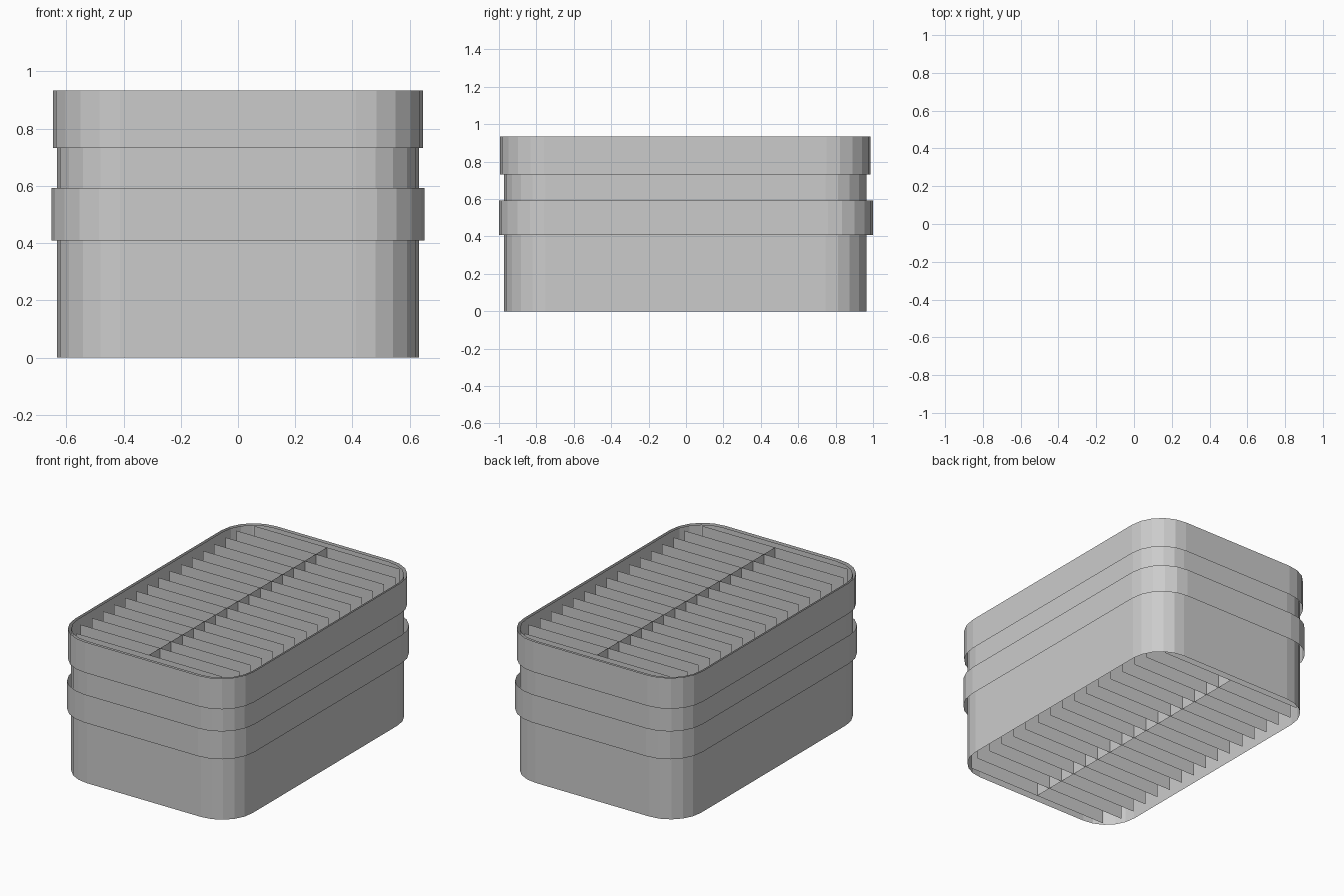
import bpy, math

if "Cube" in bpy.data.objects:
    bpy.data.objects.remove(bpy.data.objects["Cube"])

R, SEG = 0.22, 5      # corner radius of the wall and facets per corner


def make(name, verts, faces):
    mesh = bpy.data.meshes.new(name)
    mesh.from_pydata(verts, [], faces)
    mesh.update()
    obj = bpy.data.objects.new(name, mesh)
    bpy.context.collection.objects.link(obj)
    return obj


def outline(hx, hy, r):
    pts = []
    for k, (sx, sy) in enumerate([(1, 1), (-1, 1), (-1, -1), (1, -1)]):
        for i in range(SEG + 1):
            a = math.pi / 2 * (k + i / SEG)
            pts.append((sx * (hx - r) + r * math.cos(a),
                        sy * (hy - r) + r * math.sin(a)))
    return pts


def shell(name, hx, hy, r, z0, z1, cy=0.0):
    """Open-ended rounded rectangular sleeve."""
    p = outline(hx, hy, r)
    n = len(p)
    verts = [(x, y + cy, z) for z in (z0, z1) for x, y in p]
    faces = [(i, (i + 1) % n, n + (i + 1) % n, n + i) for i in range(n)]
    return make(name, verts, faces)


# Outer sleeve and its two raised bands
shell("basket_wall", 0.632, 0.969, R, 0.0, 0.93, -0.003)
shell("middle_band", 0.652, 1.0, R + 0.02, 0.408, 0.593)
shell("top_band", 0.647, 0.99, R + 0.015, 0.732, 0.933, -0.004)

# Thin cross slats, shortened to follow the rounded corners
COUNT, TOP = 17, 0.93
verts, faces = [], []
for i in range(COUNT):
    y = -0.92 + 1.84 * i / (COUNT - 1)
    t = max(0.0, abs(y) - (0.969 - R)) / R
    w = min(0.575, 0.605 - R * (1 - math.sqrt(max(0.0, 1 - t * t))))
    b = len(verts)
    verts += [(-w, y, 0), (w, y, 0), (w, y, TOP), (-w, y, TOP)]
    faces.append((b, b + 1, b + 2, b + 3))
make("cross_slats", verts, faces)

# Lengthwise divider through the slats
make("centre_divider",
     [(0, -0.92, 0), (0, 0.92, 0), (0, 0.92, TOP), (0, -0.92, TOP)],
     [(0, 1, 2, 3)])
